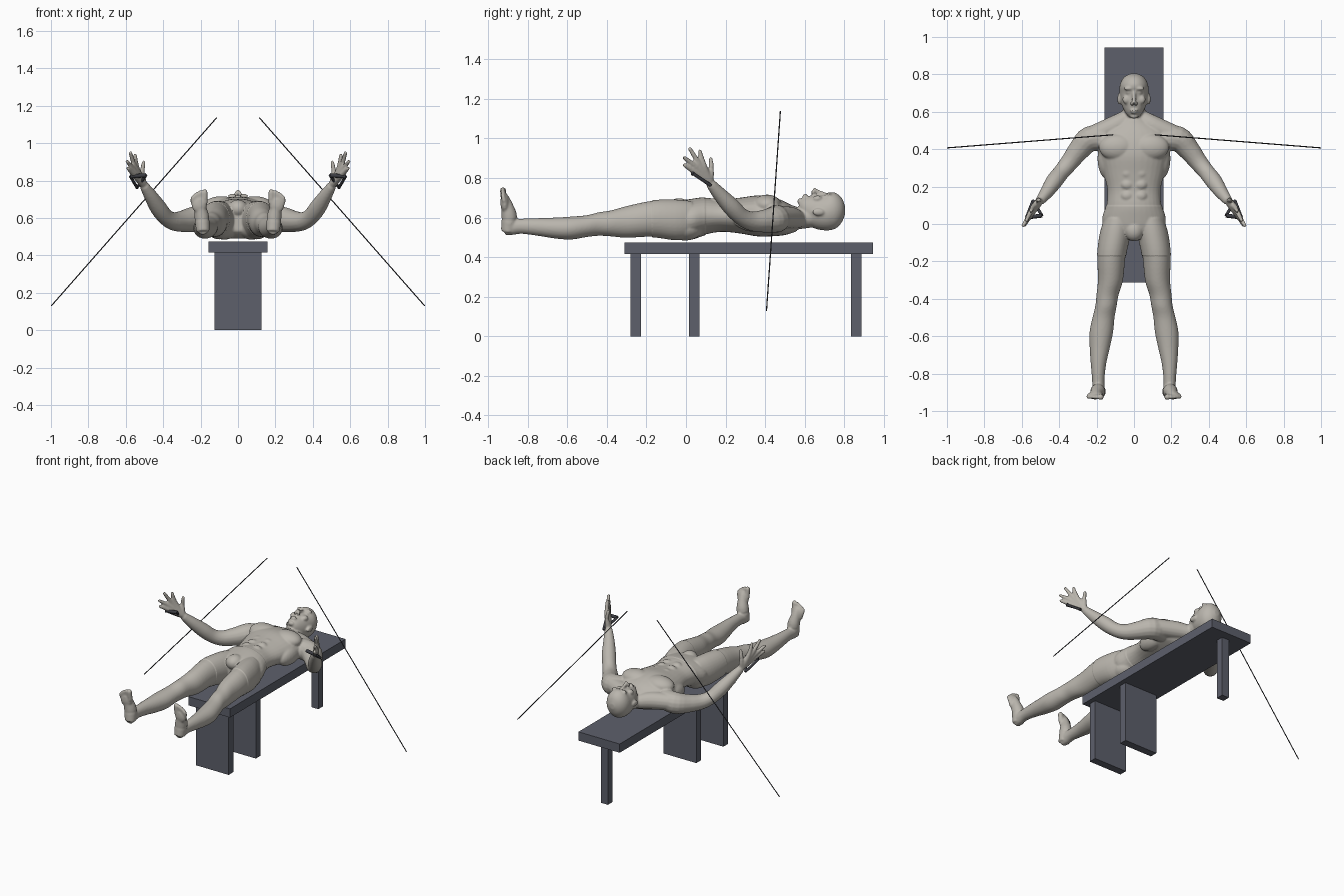
import bpy, bmesh, math
from mathutils import Vector, Matrix

cube = bpy.data.objects.get("Cube")
if cube:
    bpy.data.objects.remove(cube, do_unlink=True)


def material(name, colour):
    mat = bpy.data.materials.new(name)
    mat.use_nodes = True
    mat.diffuse_color = (*colour, 1)
    mat.node_tree.nodes["Principled BSDF"].inputs["Base Color"].default_value = (*colour, 1)
    return mat


skin = material("skin", (.49, .465, .42))
cloth = material("shorts_cloth", (.09, .095, .125))
bench_paint = material("bench_paint", (.11, .117, .148))
rubber = material("dark_rubber", (.045, .046, .055))


def refine(rows, steps=4):
    """Catmull-Rom interpolation of rows of numbers."""
    rows = [Vector(r) for r in rows]
    out = []
    for i in range(len(rows) - 1):
        a, b, c, d = rows[max(i - 1, 0)], rows[i], rows[i + 1], rows[min(i + 2, len(rows) - 1)]
        for k in range(steps):
            t = k / steps
            out.append(b + (c - a) * t / 2 + (a * 2 - b * 5 + c * 4 - d) * t * t / 2
                       + (b * 3 - a - c * 3 + d) * t ** 3 / 2)
    return out + [rows[-1]]


def bridge(bm, rings):
    loops = [[bm.verts.new(p) for p in ring] for ring in rings]
    for lower, upper in zip(loops, loops[1:]):
        for i in range(len(lower)):
            j = (i + 1) % len(lower)
            bm.faces.new((lower[i], lower[j], upper[j], upper[i]))
    bm.faces.new(loops[0][::-1])
    bm.faces.new(loops[-1])


def loft(bm, rows, side=1, sides=32):
    """Oval sections along y; each row is y, x, half width, bottom z, top z."""
    rings = []
    for y, x, rx, low, high in refine(rows):
        angles = [math.tau * i / sides for i in range(sides)]
        rings.append([(side * (x + rx * math.cos(a)), y,
                       (low + high) / 2 + (high - low) / 2 * math.sin(a)) for a in angles])
    bridge(bm, rings)


def tube(bm, rows, side=1, sides=16):
    """Round limb along a path; each row is x, y, z, radius."""
    path = refine(rows) if len(rows) > 2 else [Vector(r) for r in rows]
    rings = []
    for i, row in enumerate(path):
        ahead, behind = path[min(i + 1, len(path) - 1)], path[max(i - 1, 0)]
        turn = (ahead.xyz - behind.xyz).to_track_quat('Z', 'Y')
        ring = []
        for k in range(sides):
            a = math.tau * k / sides
            p = row.xyz + turn @ Vector((math.cos(a), math.sin(a), 0)) * row.w
            ring.append((side * p.x, p.y, p.z))
        rings.append(ring)
    bridge(bm, rings)


def blob(bm, centre, radii, side=1):
    place = Matrix.Translation((side * centre[0], *centre[1:])) @ Matrix.Diagonal((*radii, 1))
    bmesh.ops.create_uvsphere(bm, u_segments=24, v_segments=16, radius=1, matrix=place)


def finish(bm, name, mats):
    bmesh.ops.recalc_face_normals(bm, faces=bm.faces[:])
    mesh = bpy.data.meshes.new(name)
    bm.to_mesh(mesh)
    bm.free()
    for mat in mats:
        mesh.materials.append(mat)
    obj = bpy.data.objects.new(name, mesh)
    bpy.context.collection.objects.link(obj)
    return obj


def box(name, low, high):
    bm = bmesh.new()
    low, high = Vector(low), Vector(high)
    place = Matrix.Translation((low + high) / 2) @ Matrix.Diagonal((*(high - low), 1))
    bmesh.ops.create_cube(bm, size=1, matrix=place)
    return finish(bm, name, [bench_paint])


# Bench: plank, two wide panel legs and a narrow post under the head
box("bench_top", (-.157, -.312, .415), (.157, .945, .475))
box("front_panel_leg", (-.125, -.28, 0), (.125, -.228, .415))
box("middle_panel_leg", (-.125, .015, 0), (.125, .067, .415))
box("rear_post", (-.027, .835, 0), (.027, .887, .415))

body = bmesh.new()

# Trunk, neck and head
loft(body, [(-.07, 0, .09, .53, .66), (-.03, 0, .15, .50, .68), (.03, 0, .167, .492, .692),
            (.10, 0, .147, .515, .70), (.18, 0, .142, .528, .692), (.27, 0, .162, .52, .70),
            (.36, 0, .183, .505, .712), (.43, 0, .195, .505, .705), (.49, 0, .18, .51, .685),
            (.53, 0, .12, .52, .665), (.56, 0, .07, .53, .655)])
loft(body, [(.50, 0, .078, .53, .66), (.55, 0, .062, .538, .65), (.64, 0, .06, .55, .66)])
loft(body, [(.572, 0, .026, .63, .685), (.59, 0, .043, .595, .70), (.62, 0, .059, .56, .709),
            (.66, 0, .071, .542, .715), (.70, 0, .077, .535, .717), (.735, 0, .077, .537, .729),
            (.765, 0, .068, .55, .72), (.79, 0, .047, .58, .695), (.805, 0, .016, .62, .655)])

# Face and groin
tube(body, [(0, .705, .717, .009), (0, .665, .731, .011), (0, .642, .742, .013)])
blob(body, (0, .606, .71), (.022, .006, .012))
blob(body, (0, .595, .706), (.019, .006, .012))
blob(body, (0, .576, .682), (.022, .013, .016))
blob(body, (0, -.035, .65), (.05, .055, .045))

toes = [(.178, .752, .016), (.199, .748, .012), (.215, .74, .011), (.23, .73, .011), (.243, .718, .011)]
fingers = [((.54, .09, .865), (.55, .07, .935)), ((.55, .068, .868), (.575, .02, .947)),
           ((.558, .048, .857), (.592, -.008, .902)), ((.562, .034, .838), (.588, -.008, .865)),
           ((.512, .128, .84), (.505, .125, .897))]
wrist = (.507, .118, .78)

for side in (1, -1):
    # Facial features on each side
    blob(body, (.03, .724, .717), (.027, .009, .012), side)
    blob(body, (.029, .703, .704), (.014, .009, .012), side)
    blob(body, (.04, .665, .695), (.022, .024, .017), side)
    blob(body, (.012, .642, .728), (.009, .01, .012), side)
    blob(body, (.079, .668, .628), (.010, .031, .018), side)

    # Chest, stomach, back and seat muscles
    blob(body, (.088, .41, .664), (.10, .072, .052), side)
    blob(body, (.143, .35, .59), (.052, .11, .062), side)
    blob(body, (.075, -.005, .548), (.08, .09, .061), side)
    for y in (.15, .21, .27):
        blob(body, (.036, y, .675), (.036, .03, .026), side)
    tube(body, [(.03, .57, .59, .045), (.10, .525, .60, .056), (.21, .475, .60, .055)], side)

    # Arm
    tube(body, [(.15, .455, .60, .066), (.235, .455, .592, .069), (.295, .395, .582, .058),
                (.345, .33, .582, .049), (.388, .278, .606, .044), (.427, .228, .656, .045),
                (.467, .17, .718, .036), (.502, .124, .772, .025)], side)

    # Hand: every digit starts at the wrist so that together they form the palm
    for knuckle, tip in fingers:
        tube(body, [(*wrist, .021), (*knuckle, .0145), (*tip, .010)], side)
        blob(body, tip, (.010, .010, .010), side)

    # Leg
    loft(body, [(.03, .085, .07, .50, .68), (-.05, .10, .08, .488, .688), (-.17, .12, .075, .503, .685),
                (-.30, .126, .067, .498, .658), (-.38, .142, .059, .505, .636),
                (-.44, .15, .057, .508, .627), (-.50, .163, .059, .502, .612),
                (-.58, .175, .063, .489, .605), (-.66, .183, .054, .494, .60),
                (-.75, .19, .041, .508, .597), (-.83, .191, .033, .518, .594),
                (-.88, .19, .033, .512, .59), (-.915, .187, .028, .51, .565)], side)

    # Foot pointing up
    tube(body, [(.187, -.90, .528, .036), (.193, -.893, .60, .04),
                (.202, -.905, .66, .031), (.207, -.918, .705, .021)], side)
    blob(body, (.207, -.916, .675), (.042, .022, .05), side)
    for x, top, radius in toes:
        tube(body, [(x, -.918, .68, radius), (x, -.925, top - radius, radius)], side)
        blob(body, (x, -.925, top - radius), (radius, radius, radius * 1.1), side)

# Fuse the parts into one smooth skin
person = finish(body, "person", [skin, cloth])
fuse = person.modifiers.new("fuse", 'REMESH')
fuse.mode = 'VOXEL'
fuse.voxel_size = .006
soften = person.modifiers.new("soften", 'SMOOTH')
soften.factor = .5
soften.iterations = 4
fused = bpy.data.meshes.new_from_object(person.evaluated_get(bpy.context.evaluated_depsgraph_get()))
person.modifiers.clear()

# Shorts: cut clean hems, then colour and thicken the cloth
bm = bmesh.new()
bm.from_mesh(fused)
hems = (-.168, .095)
for y in hems:
    bmesh.ops.bisect_plane(bm, geom=bm.verts[:] + bm.edges[:] + bm.faces[:],
                           plane_co=(0, y, 0), plane_no=(0, 1, 0))
bm.normal_update()
covered = set()
for face in bm.faces:
    middle = face.calc_center_median()
    inside = hems[0] < middle.y < hems[1] and abs(middle.x) < .26
    face.material_index = int(inside)
    face.smooth = True
    if inside:
        covered.update(face.verts)
shifts = [(v, v.normal.copy()) for v in covered]
for vert, normal in shifts:
    vert.co += normal * .003
bm.to_mesh(fused)
bm.free()
fused.materials.clear()
for mat in (skin, cloth):
    fused.materials.append(mat)
person.data = fused

# Slanted cables and triangular hand grips
for side, label in ((1, "left"), (-1, "right")):
    bm = bmesh.new()
    tube(bm, [(.113, .477, 1.137, .003), (.998, .407, .13, .003)], side, 8)
    finish(bm, label + "_cable", [rubber])
    bm = bmesh.new()
    inner, outer, apex = (.492, .045, .828), (.575, .035, .822), (.54, .125, .762)
    tube(bm, [(*inner, .011), (*outer, .011)], side, 12)
    for end in (inner, outer):
        tube(bm, [(*end, .008), (*apex, .008)], side, 12)
    grip = finish(bm, label + "_hand_grip", [rubber])
    for polygon in grip.data.polygons:
        polygon.use_smooth = len(polygon.vertices) == 4
